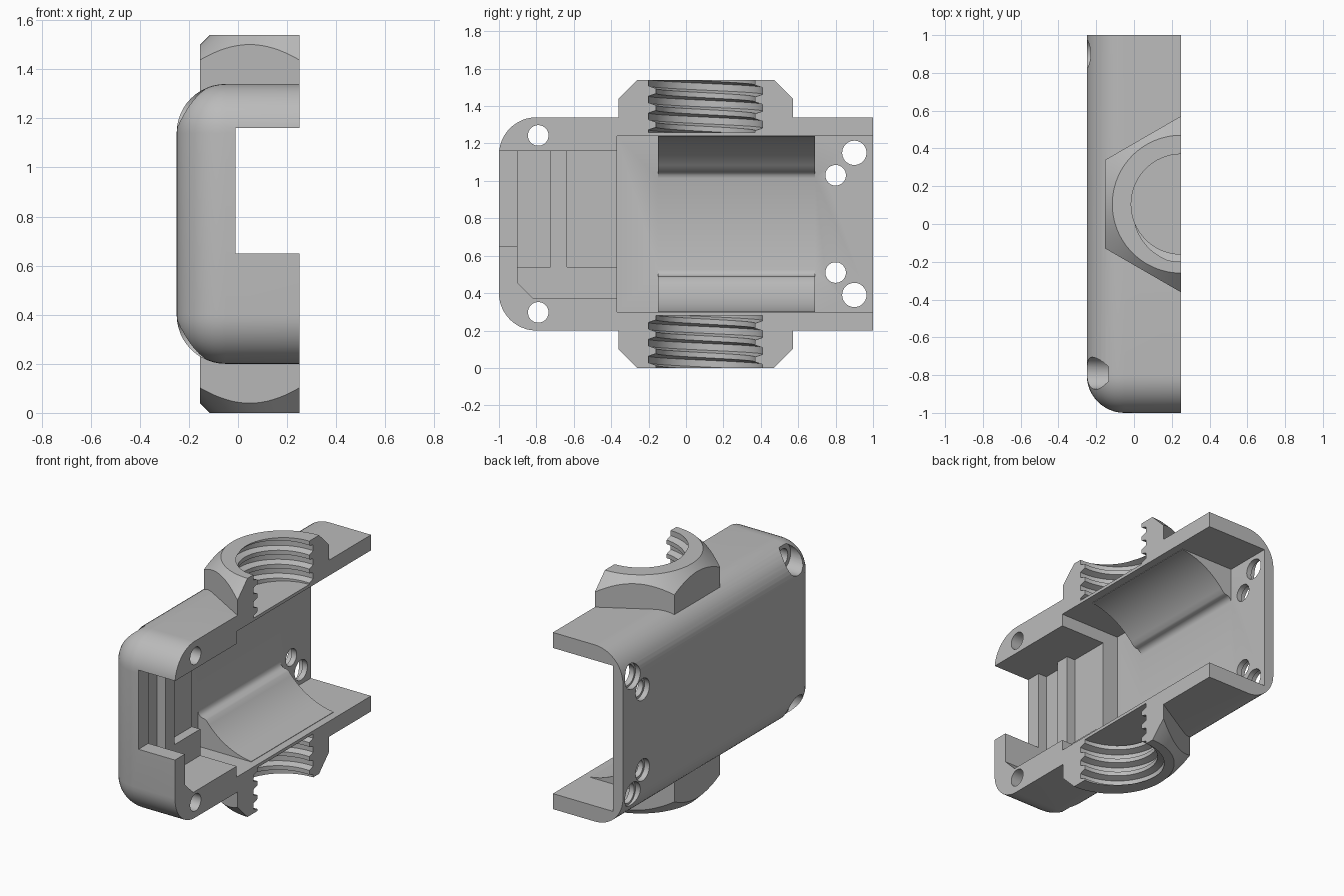
import bpy, bmesh, math
from mathutils import Vector

if "Cube" in bpy.data.objects:
    bpy.data.objects.remove(bpy.data.objects["Cube"])

MID = 0.77          # mirror height of the housing
SPLIT = 0.25        # open side of the half shell
BOSS_Y = 0.105

grey = bpy.data.materials.new("plain grey")
grey.use_nodes = True
grey.diffuse_color = (0.5, 0.5, 0.5, 1)
grey.node_tree.nodes["Principled BSDF"].inputs["Base Color"].default_value = (0.5, 0.5, 0.5, 1)


def finish(bm, name):
    bmesh.ops.recalc_face_normals(bm, faces=bm.faces)
    mesh = bpy.data.meshes.new(name)
    bm.to_mesh(mesh)
    bm.free()
    mesh.materials.append(grey)
    ob = bpy.data.objects.new(name, mesh)
    bpy.context.collection.objects.link(ob)
    return ob


def prism(name, axis, pts, lo, hi):
    """Extrude a flat outline along one axis."""
    place = {"x": lambda p, d: (d, p[0], p[1]),
             "y": lambda p, d: (p[0], d, p[1]),
             "z": lambda p, d: (p[0], p[1], d)}[axis]
    bm = bmesh.new()
    face = bm.faces.new([bm.verts.new(place(p, lo)) for p in pts])
    new = bmesh.ops.extrude_face_region(bm, geom=[face])["geom"]
    shift = Vector(place((0, 0), hi - lo))
    bmesh.ops.translate(bm, vec=shift, verts=[v for v in new if isinstance(v, bmesh.types.BMVert)])
    return finish(bm, name)


def box(name, x, y, z):
    return prism(name, "z", [(x[0], y[0]), (x[1], y[0]), (x[1], y[1]), (x[0], y[1])], *z)


def rod(name, y, z, r, lo, hi):
    n = 40
    ring = [(y + r * math.cos(k * math.tau / n), z + r * math.sin(k * math.tau / n)) for k in range(n)]
    return prism(name, "x", ring, lo, hi)


def combine(target, tool, operation):
    mod = target.modifiers.new(operation.lower(), "BOOLEAN")
    mod.operation, mod.solver, mod.object = operation, "EXACT", tool
    bpy.context.view_layer.objects.active = target
    bpy.ops.object.modifier_apply(modifier=mod.name)
    bpy.data.objects.remove(tool)


def cut(tool):
    combine(housing, tool, "DIFFERENCE")


def flip(pts, up):
    """Mirror an outline about mid height when it belongs to the lower half."""
    return [(a, z if up else 2 * MID - z) for a, z in pts]


def thread_tool(lo, hi):
    """Solid threaded plug: one continuous helical skin, trimmed flat at both ends."""
    pitch, n, turns = 0.09, 64, 8
    profile = [(0, 0.305), (0.4, 0.305), (0.55, 0.265), (0.85, 0.265)]
    m = len(profile)
    bm = bmesh.new()
    cols = []
    for k in range(n):
        a = k * math.tau / n
        col = []
        for i in range(turns * m):
            f, r = profile[i % m]
            z = lo + pitch * (i // m - 2 + f + k / n)
            col.append(bm.verts.new((SPLIT + r * math.cos(a), BOSS_Y + r * math.sin(a), z)))
        cols.append(col)
    for k in range(n):
        skip = m if k == n - 1 else 0
        nxt = cols[(k + 1) % n]
        for i in range(turns * m - 1 - skip):
            bm.faces.new((cols[k][i], nxt[i + skip], nxt[i + 1 + skip], cols[k][i + 1]))
    for z, way in ((lo, -1), (hi, 1)):
        bmesh.ops.bisect_plane(bm, geom=bm.verts[:] + bm.edges[:] + bm.faces[:],
                               plane_co=(0, 0, z), plane_no=(0, 0, way), clear_outer=True)
    bmesh.ops.holes_fill(bm, edges=[e for e in bm.edges if e.is_boundary], sides=0)
    return finish(bm, "thread_cutter")


def boss(up):
    """Hexagonal boss with a turned chamfer on its outer end."""
    r = 0.467
    hexagon = [(SPLIT + r * math.sin(k * math.pi / 3), BOSS_Y + r * math.cos(k * math.pi / 3))
               for k in range(6)]
    zs = (1.29, 1.54) if up else (0, 0.25)
    ob = prism("boss", "z", hexagon, *zs)
    bm = bmesh.new()
    bmesh.ops.create_cone(bm, cap_ends=True, segments=96, radius1=0.665, radius2=0.365, depth=0.3)
    for v in bm.verts:
        v.co.z = 1.39 + v.co.z if up else 0.15 - v.co.z
        v.co.x += SPLIT
        v.co.y += BOSS_Y
    combine(ob, finish(bm, "chamfer_tool"), "INTERSECT")
    return ob


# Rounded outer shell
bm = bmesh.new()
bmesh.ops.create_cube(bm, size=1)
for v in bm.verts:
    v.co = (SPLIT + v.co.x, 0.25 + v.co.y * 2.5, MID + v.co.z * 1.14)
bmesh.ops.bevel(bm, geom=bm.edges[:], offset=0.2, segments=12, profile=0.5, affect="EDGES")
housing = finish(bm, "half_housing")

# Pipe bosses above and below
for up in (True, False):
    combine(housing, boss(up), "UNION")

# Split plane and open rear end
cut(box("split", (SPLIT, 2), (-2, 2), (-1, 3)))
cut(box("rear", (-1, 1), (1, 2), (-1, 3)))

# Main cavity and front pocket with window
cut(box("cavity", (-0.18, 0.5), (-0.37, 1.1), (0.3, 1.24)))
cut(prism("pocket", "x", [(-1.1, 0.65), (-0.9, 0.65), (-0.9, 0.455), (-0.815, 0.37),
                          (-0.36, 0.37), (-0.36, 1.16), (-1.1, 1.16)], -0.01, 0.5))

# Deep slots either side of the upright rib
for y in ((-0.9, -0.725), (-0.635, -0.36)):
    cut(box("slot", (-0.07, 0.5), y, (0.54, 1.16)))

# Curved cradles along the cavity corners
R = 0.47
arc = []
for k in range(17):
    x = 0.2 - 0.321 * k / 16
    arc.append((x, MID - math.sqrt(R * R - (x - SPLIT) ** 2)))
lip = [(-0.133, 0.488), (-0.15, 0.49), (-0.165, 0.496), (-0.175, 0.508), (-0.18, 0.525), (-0.2, 0.53)]
cradle = arc + lip + [(-0.2, 0.31), (-0.17, 0.28), (0.2, 0.28)]
for up in (False, True):
    pts = [(x, 2 * MID - z) for x, z in cradle] if up else cradle
    combine(housing, prism("cradle", "y", pts, -0.15, 0.69), "UNION")

# Blind threaded holes in the bosses
cut(thread_tool(1.26, 1.58))
cut(thread_tool(-0.04, 0.28))

# Screw holes with wider recesses on the outside: y, z, bore, recess, recess depth
for y, z, bore, recess, floor in ((-0.79, 1.243, 0.055, 0.085, -0.135),
                                  (0.9, 1.15, 0.065, 0.078, -0.215),
                                  (0.8, 1.03, 0.055, 0.07, -0.215)):
    for up in (True, False):
        (cy, cz), = flip([(y, z)], up)
        cut(rod("bore", cy, cz, bore, -0.5, 0.5))
        cut(rod("recess", cy, cz, recess, -0.5, floor))

# Smooth rounded faces, crisp edges
bpy.ops.object.select_all(action="DESELECT")
housing.select_set(True)
bpy.context.view_layer.objects.active = housing
bpy.ops.object.shade_smooth_by_angle(angle=math.radians(30))
